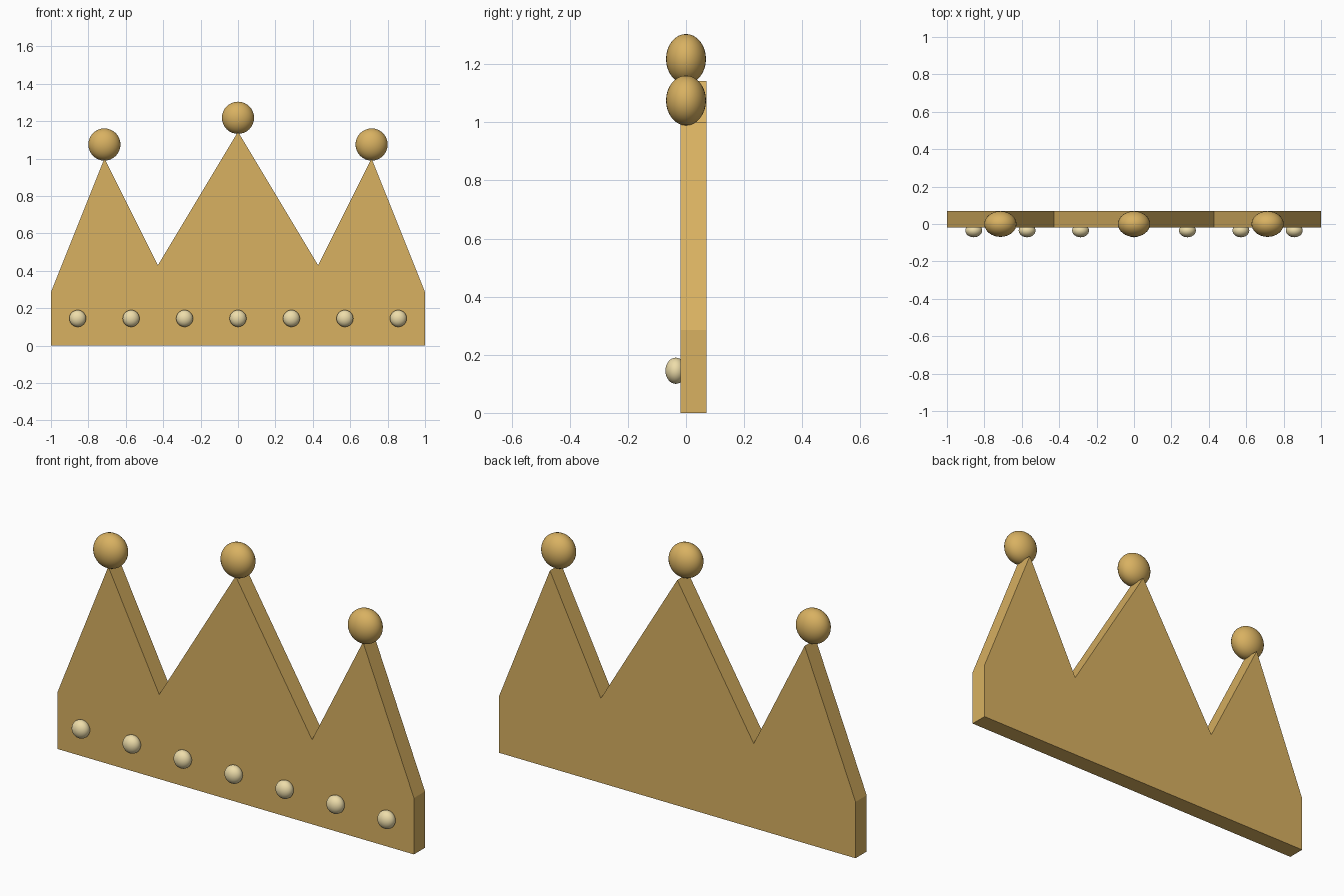
import bpy, bmesh

if "Cube" in bpy.data.objects:
    bpy.data.objects.remove(bpy.data.objects["Cube"])

U = 1 / 7  # design unit


def material(name, color):
    m = bpy.data.materials.new(name)
    m.diffuse_color = (*color, 1)
    m.use_nodes = True
    m.node_tree.nodes["Principled BSDF"].inputs["Base Color"].default_value = m.diffuse_color
    return m


gold = material("gold", (0.69, 0.44, 0.12))
pearl = material("pearl", (0.85, 0.72, 0.40))


def ball(name, x, y, z, r, mat):
    bpy.ops.mesh.primitive_uv_sphere_add(segments=32, ring_count=16, radius=r, location=(x, y, z))
    ob = bpy.context.object
    ob.name = name
    ob.scale.y = 0.8
    ob.data.materials.append(mat)
    bpy.ops.object.shade_smooth()


# Crown plate: mirrored zigzag outline, extruded backwards
half = [(7, 0), (7, 2), (5, 7), (3, 3)]
outline = half + [(0, 8)] + [(-x, z) for x, z in reversed(half)]
bm = bmesh.new()
face = bm.faces.new([bm.verts.new((x * U, -0.019, z * U)) for x, z in outline])
new = bmesh.ops.extrude_face_region(bm, geom=[face])["geom"]
bmesh.ops.translate(bm, vec=(0, 0.089, 0), verts=[v for v in new if isinstance(v, bmesh.types.BMVert)])
bmesh.ops.recalc_face_normals(bm, faces=bm.faces)
mesh = bpy.data.meshes.new("crown_plate")
bm.to_mesh(mesh)
bm.free()
mesh.materials.append(gold)
bpy.context.collection.objects.link(bpy.data.objects.new("crown_plate", mesh))

# Balls on the three tips
for i, (x, z) in enumerate([(-5, 7), (0, 8), (5, 7)]):
    ball(f"tip_ball_{i + 1}", x * U, 0, z * U + 0.075, 0.086, gold)

# Row of pearls along the front of the band
for i in range(7):
    ball(f"pearl_{i + 1}", (i - 3) * 2 * U, -0.035, 0.145, 0.045, pearl)
